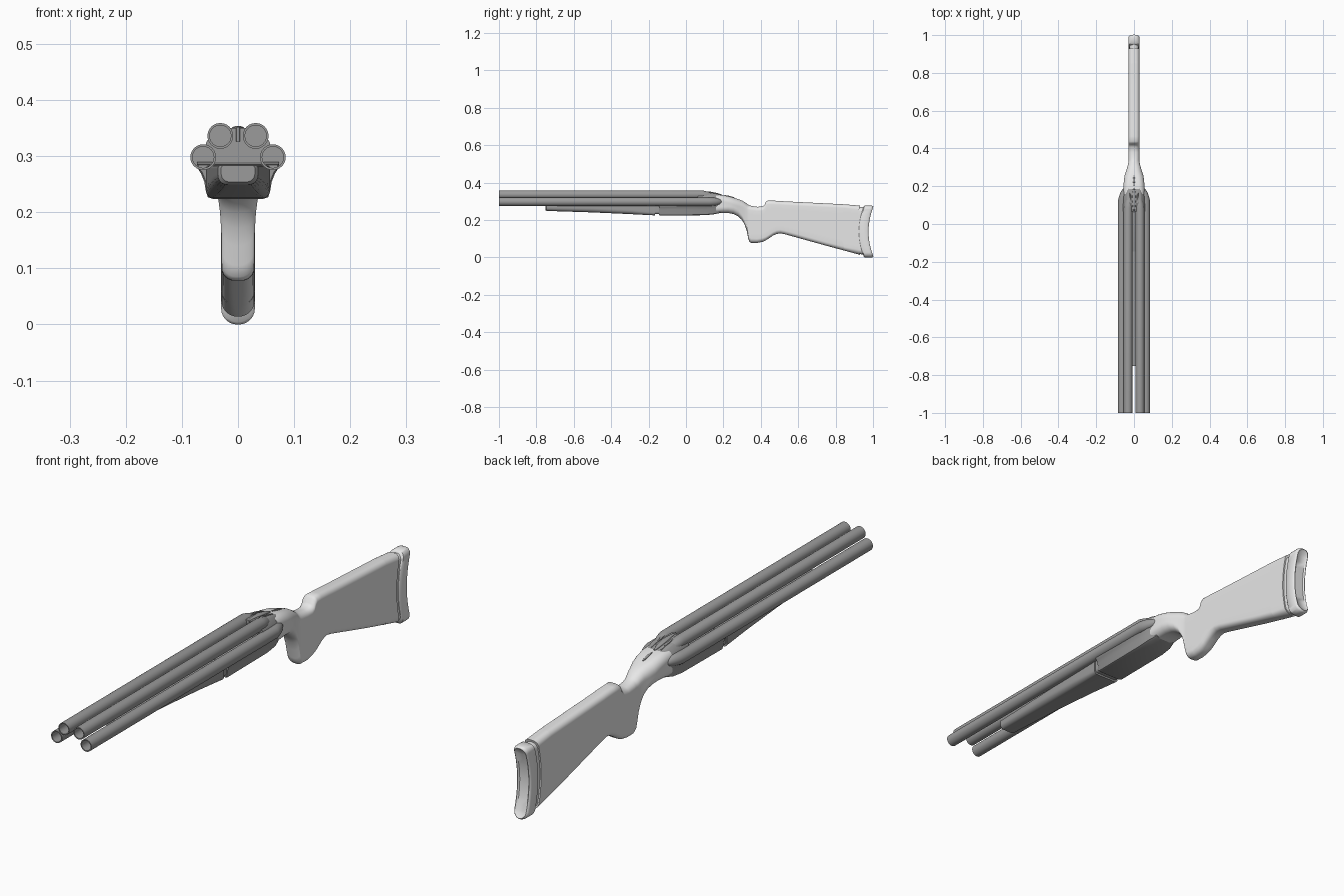
import bpy, bmesh, math


def material(name, v):
    m = bpy.data.materials.new(name)
    m.diffuse_color = (v, v, v, 1)
    return m


METAL = material("dark_grey_metal", 0.33)
LIGHT = material("light_grey_stock", 0.8)


def finish(name, bm, mat, angle=32):
    bmesh.ops.remove_doubles(bm, verts=bm.verts, dist=0.00005)
    bmesh.ops.recalc_face_normals(bm, faces=bm.faces)
    me = bpy.data.meshes.new(name)
    bm.to_mesh(me)
    bm.free()
    me.materials.append(mat)
    ob = bpy.data.objects.new(name, me)
    bpy.context.collection.objects.link(ob)
    bpy.ops.object.select_all(action='DESELECT')
    ob.select_set(True)
    bpy.context.view_layer.objects.active = ob
    bpy.ops.object.shade_smooth_by_angle(angle=math.radians(angle))
    return ob


def half_round(hw, zb, zt, rb, rt, n=6, side=6):
    """Right half of a rounded rectangle, bottom centre to top centre."""
    h = (zt - zb) / 2
    rb, rt = min(rb, hw, h), min(rt, hw, h)
    pts = [(0, zb)]
    for i in range(n + 1):
        a = math.pi / 2 * i / n
        pts.append((hw - rb + rb * math.sin(a), zb + rb - rb * math.cos(a)))
    for i in range(1, side):
        pts.append((hw, zb + rb + (zt - rt - zb - rb) * i / side))
    for i in range(n + 1):
        a = math.pi / 2 * i / n
        pts.append((hw - rt + rt * math.cos(a), zt - rt + rt * math.sin(a)))
    return pts + [(0, zt)]


def loft(name, sections, mat, bow=0, angle=32):
    """Skin mirrored half profiles along y; bow curves them in side view."""
    bm = bmesh.new()
    rings = []
    for y, half in sections:
        z0 = min(p[1] for p in half)
        z1 = max(p[1] for p in half)
        def vert(x, z):
            t = (z - (z0 + z1) / 2) / ((z1 - z0) / 2)
            return bm.verts.new((x, y + bow * t * t, z))
        rings.append(([vert(x, z) for x, z in half], [vert(-x, z) for x, z in half]))
    for a, b in zip(rings, rings[1:]):
        for s in (0, 1):
            for i in range(len(a[s]) - 1):
                bm.faces.new((a[s][i], a[s][i + 1], b[s][i + 1], b[s][i]))
    for r, l in (rings[0], rings[-1]):
        for i in range(len(r) - 1):
            bm.faces.new((r[i], r[i + 1], l[i + 1], l[i]))
    return finish(name, bm, mat, angle)


def tube(name, stations, mat, n=24):
    """Round skin through (y, radius, x, z) stations."""
    bm = bmesh.new()
    rings = [[bm.verts.new((x + r * math.cos(math.tau * i / n), y,
                            z + r * math.sin(math.tau * i / n))) for i in range(n)]
             for y, r, x, z in stations]
    for a, b in zip(rings, rings[1:]):
        for i in range(n):
            j = (i + 1) % n
            bm.faces.new((a[i], a[j], b[j], b[i]))
    return finish(name, bm, mat)


# Four hollow barrels with tapered breech ends
for side, s in (("left", -1), ("right", 1)):
    for row, x, z, end, dx, dz in (("upper", 0.0315, 0.336, 0.085, 0.008, 0.012),
                                   ("lower", 0.062, 0.298, 0.125, 0.016, 0.0)):
        st = [(0.05, 0, s * x, z), (0.05, 0.019, s * x, z), (-1, 0.019, s * x, z),
              (-1, 0.023, s * x, z), (end, 0.023, s * x, z)]
        for t, k in ((0.3, 0.96), (0.55, 0.85), (0.8, 0.62), (0.95, 0.32), (1, 0)):
            st.append((end + 0.07 * t, 0.023 * k, s * (x - dx * t), z - dz * t))
        tube(f"{row}_barrel_{side}", st, METAL)

# Fore grip under the barrels
loft("fore_grip", [(y, half_round(hw, zb, 0.283, r, 0.004)) for y, hw, zb, r in (
    (-0.752, 0.030, 0.254, 0.02), (-0.745, 0.036, 0.249, 0.025),
    (-0.5, 0.044, 0.241, 0.024), (-0.3, 0.052, 0.232, 0.02),
    (-0.165, 0.057, 0.225, 0.014))], METAL)
loft("fore_grip_collar", [(y, half_round(0.053, 0.232, 0.28, 0.012, 0.004))
                          for y in (-0.168, -0.14)], METAL)


def flared(w, zb, zt):
    return [(0, zb), (0.045 * w, zb), (0.054 * w, zb + 0.003), (0.057 * w, zb + 0.012),
            (0.060 * w, zb + 0.03), (0.066 * w, zb + 0.045), (0.073 * w, zt - 0.006),
            (0.073 * w, zt), (0, zt)]


# Receiver body with flared flanks
loft("receiver", [(-0.145, flared(0.97, 0.227, 0.284)), (-0.14, flared(1, 0.224, 0.286)),
                  (0.1, flared(1, 0.226, 0.29)), (0.15, flared(0.96, 0.231, 0.295)),
                  (0.185, flared(0.78, 0.238, 0.3))], METAL)


# Breech block behind the barrels
def breech(w, top):
    return [(0, 0.27), (0.06 * w, 0.27), (0.063 * w, 0.3), (0.056 * w, top - 0.024),
            (0.04 * w, top - 0.003), (0.034 * w, top), (0, top)]


loft("breech_block", [(0.065, breech(1, 0.35)), (0.1, breech(1, 0.35)),
                      (0.15, breech(0.97, 0.343)), (0.187, breech(0.86, 0.334))], METAL)

# Opening lever and its two rails
loft("top_lever", [(y, half_round(hw, 0.325, zt, 0.002, 0.003, 3, 2)) for y, hw, zt in (
    (0.062, 0.003, 0.352), (0.085, 0.006, 0.354), (0.13, 0.011, 0.352),
    (0.165, 0.008, 0.345), (0.19, 0.003, 0.338))], METAL)
for side, s in (("left", -1), ("right", 1)):
    rail = loft(f"lever_rail_{side}", [
        (0.07, half_round(0.003, 0.335, 0.354, 0.001, 0.002, 3, 2)),
        (0.12, half_round(0.004, 0.33, 0.352, 0.001, 0.002, 3, 2)),
        (0.18, half_round(0.002, 0.325, 0.338, 0.001, 0.002, 3, 2))], METAL)
    rail.location.x = s * 0.02

# Safety catch on the wrist
loft("safety_catch", [(y, half_round(hw, zb, zb + 0.012, 0.001, 0.002, 3, 2))
                      for y, hw, zb in ((0.205, 0.002, 0.322), (0.225, 0.005, 0.319),
                                        (0.24, 0.005, 0.315), (0.258, 0.002, 0.31))], METAL)

# Stock: wrist, pistol grip and butt in one skin
stock = [(0.160, 0.056, 0.235, 0.336, 0.03), (0.19, 0.056, 0.238, 0.334, 0.03),
         (0.225, 0.054, 0.238, 0.328, 0.032), (0.255, 0.050, 0.232, 0.320, 0.034),
         (0.28, 0.042, 0.219, 0.312, 0.034), (0.30, 0.036, 0.200, 0.304, 0.03),
         (0.315, 0.032, 0.172, 0.295, 0.028), (0.325, 0.030, 0.140, 0.288, 0.028),
         (0.332, 0.029, 0.105, 0.283, 0.028), (0.338, 0.029, 0.085, 0.280, 0.026),
         (0.348, 0.029, 0.078, 0.276, 0.024), (0.38, 0.029, 0.078, 0.271, 0.022),
         (0.408, 0.029, 0.083, 0.272, 0.022), (0.42, 0.029, 0.088, 0.282, 0.022),
         (0.427, 0.029, 0.092, 0.298, 0.02), (0.437, 0.029, 0.098, 0.305, 0.02),
         (0.465, 0.029, 0.117, 0.304, 0.02), (0.485, 0.029, 0.126, 0.303, 0.02),
         (0.505, 0.029, 0.129, 0.302, 0.02), (0.53, 0.029, 0.124, 0.300, 0.02),
         (0.75, 0.029, 0.063, 0.289, 0.02)]
loft("stock", [(y, half_round(hw, zb, zt, r, r)) for y, hw, zb, zt, r in stock]
     + [(0.85, half_round(0.029, 0.036, 0.284, 0.022, 0.02))], LIGHT, angle=40)


def butt(hw, inset, lift=0.0):
    return half_round(hw, lift + inset, 0.277 - inset, 0.028, 0.022, 7, 10)


# Curved butt end, spacer and recoil pad
loft("butt_end", [(0.83, half_round(0.029, 0.036, 0.284, 0.022, 0.02, 7, 10)),
                  (0.911, butt(0.0295, 0, 0.014))], LIGHT, bow=0.02, angle=40)
loft("butt_spacer", [(0.905, butt(0.024, 0.008, 0.012)),
                     (0.94, butt(0.024, 0.008, 0.004))], LIGHT, bow=0.02)
loft("recoil_pad", [(0.925, butt(0.026, 0.004)), (0.93, butt(0.030, 0)),
                    (0.966, butt(0.030, 0)), (0.973, butt(0.028, 0.002)),
                    (0.976, butt(0.024, 0.006)), (0.970, butt(0.019, 0.012))],
     LIGHT, bow=0.026, angle=45)
